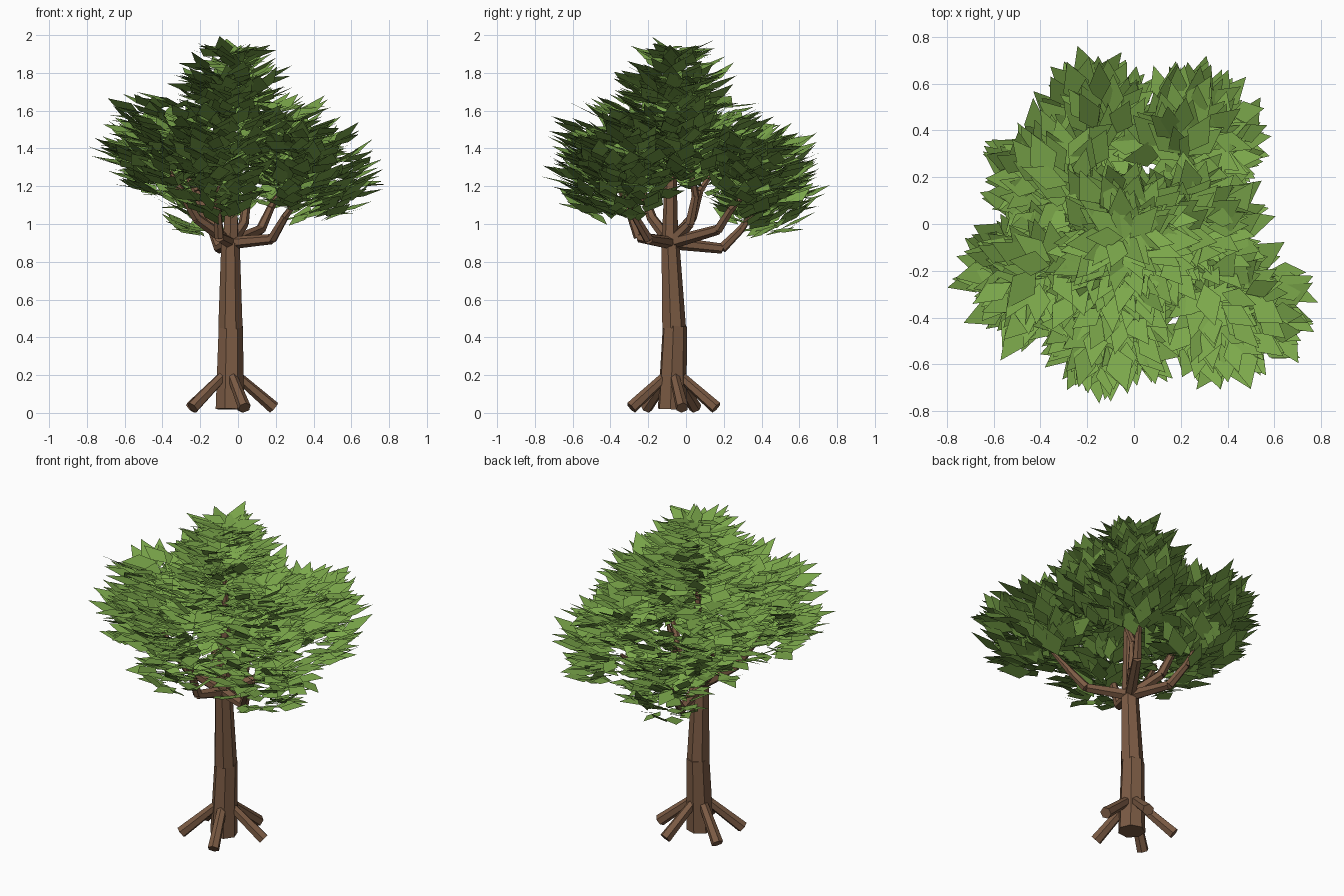
import bpy, bmesh, math, random
from mathutils import Vector, Matrix

if "Cube" in bpy.data.objects:
    bpy.data.objects.remove(bpy.data.objects["Cube"])

random.seed(7)


def material(name, color):
    m = bpy.data.materials.new(name)
    m.diffuse_color = (*color, 1)
    m.use_nodes = True
    m.node_tree.nodes["Principled BSDF"].inputs["Base Color"].default_value = m.diffuse_color
    return m


bark = material("bark", (0.2, 0.105, 0.058))
leaf_green = material("leaf_green", (0.2, 0.39, 0.07))


def finish(name, bm, mat):
    mesh = bpy.data.meshes.new(name)
    bm.to_mesh(mesh)
    bm.free()
    mesh.materials.append(mat)
    ob = bpy.data.objects.new(name, mesh)
    bpy.context.collection.objects.link(ob)
    return ob


def limb(name, points, radii, sides=6):
    """Chain of straight tapered prisms through the points."""
    bm = bmesh.new()
    for i in range(len(points) - 1):
        a, b = Vector(points[i]), Vector(points[i + 1])
        d = b - a
        mat = Matrix.Translation((a + b) / 2) @ d.to_track_quat('Z', 'Y').to_matrix().to_4x4()
        bmesh.ops.create_cone(bm, cap_ends=True, segments=sides, radius1=radii[i],
                              radius2=radii[i + 1], depth=d.length, matrix=mat)
    return finish(name, bm, bark)


# trunk: two stout pieces and a thin leader up into the crown
limb("trunk_lower", [(-0.045, -0.075, 0.02), (-0.04, -0.06, 0.46)], [0.078, 0.066], 7)
limb("trunk_upper", [(-0.04, -0.066, 0.45), (-0.04, -0.085, 0.9)], [0.066, 0.05], 7)
limb("leader", [(-0.04, -0.085, 0.88), (-0.03, -0.08, 1.35), (-0.04, -0.07, 1.6)],
     [0.045, 0.028, 0.012])

# roots
for i, (x, y) in enumerate([(0.035, -0.29), (0.19, -0.02), (0.03, 0.16),
                            (-0.25, 0.05), (-0.24, -0.21)]):
    limb(f"root_{i + 1}", [(-0.045 + (x + 0.045) * 0.1, -0.07 + (y + 0.07) * 0.1, 0.21),
                           (x, y, 0.027)], [0.026, 0.034])

# branches: elbow, second bend, then the middle of the leaf cluster
fork = (-0.04, -0.08, 0.9)
branches = [
    ((-0.10, -0.25, 0.93), (-0.11, -0.31, 1.10), (-0.10, -0.36, 1.20)),
    ((-0.22, -0.18, 1.03), (-0.30, -0.23, 1.17), (-0.36, -0.24, 1.28)),
    ((0.18, -0.20, 0.92), (0.25, -0.27, 1.04), (0.33, -0.32, 1.15)),
    ((-0.10, 0.19, 0.87), (-0.14, 0.29, 0.97), (-0.16, 0.37, 1.08)),
    ((0.12, 0.17, 0.97), (0.17, 0.24, 1.08), (0.22, 0.32, 1.17)),
    ((-0.17, 0.03, 1.03), (-0.22, 0.07, 1.17), (-0.28, 0.14, 1.27)),
    ((0.03, 0.02, 1.00), (0.05, 0.05, 1.15), (0.10, 0.03, 1.28)),
]
for i, path in enumerate(branches):
    limb(f"branch_{i + 1}", [fork, *path], [0.034, 0.027, 0.021, 0.01])


def add_leaf(bm, base, yaw, pitch, roll, length, width):
    m = (Matrix.Translation(base) @ Matrix.Rotation(yaw, 4, 'Z')
         @ Matrix.Rotation(-pitch, 4, 'Y') @ Matrix.Rotation(roll, 4, 'X'))
    outline = [(-0.3, 0), (0.12, -0.5), (0.7, 0), (0.12, 0.5)]
    bm.faces.new([bm.verts.new(m @ Vector((u * length, v * width, 0))) for u, v in outline])


def leaf_cluster(name, center, rx, rz, count):
    """Ellipsoid filled with kite leaves that spread out and tilt upward."""
    bm = bmesh.new()
    for _ in range(count):
        d = Vector([random.gauss(0, 1) for _ in range(3)]).normalized()
        d *= random.random() ** 0.42
        length = random.uniform(0.16, 0.22)
        base = Vector(center) + Vector((d.x * (rx - 0.11), d.y * (rx - 0.11), d.z * (rz - 0.03)))
        # leaves face away from the cluster, pulled a little away from the trunk
        out = d.xy * 0.25 + (base.xy - Vector((-0.04, -0.07))) * 0.3
        yaw = math.atan2(out.y, out.x) + random.gauss(0, 0.3)
        add_leaf(bm, base, yaw, random.gauss(0.36, 0.17), random.gauss(0, 0.22),
                 length, length * random.uniform(0.48, 0.6))
    finish(name, bm, leaf_green)


# crown
clusters = [
    ("front", (-0.10, -0.42, 1.32), 0.34, 0.34, 210),
    ("left", (-0.43, -0.24, 1.41), 0.35, 0.30, 200),
    ("right", (0.42, -0.36, 1.26), 0.37, 0.28, 210),
    ("back_low", (-0.15, 0.42, 1.19), 0.34, 0.31, 200),
    ("back_right", (0.27, 0.38, 1.26), 0.35, 0.29, 180),
    ("back_left", (-0.34, 0.18, 1.38), 0.35, 0.29, 180),
    ("inner", (0.27, 0.00, 1.42), 0.35, 0.25, 160),
    ("middle", (-0.04, -0.07, 1.57), 0.40, 0.20, 170),
    ("top", (-0.04, -0.07, 1.74), 0.34, 0.17, 140),
    ("tip", (-0.04, -0.06, 1.89), 0.22, 0.08, 40),
]
for name, center, rx, rz, count in clusters:
    leaf_cluster(f"leaves_{name}", center, rx, rz, count)
